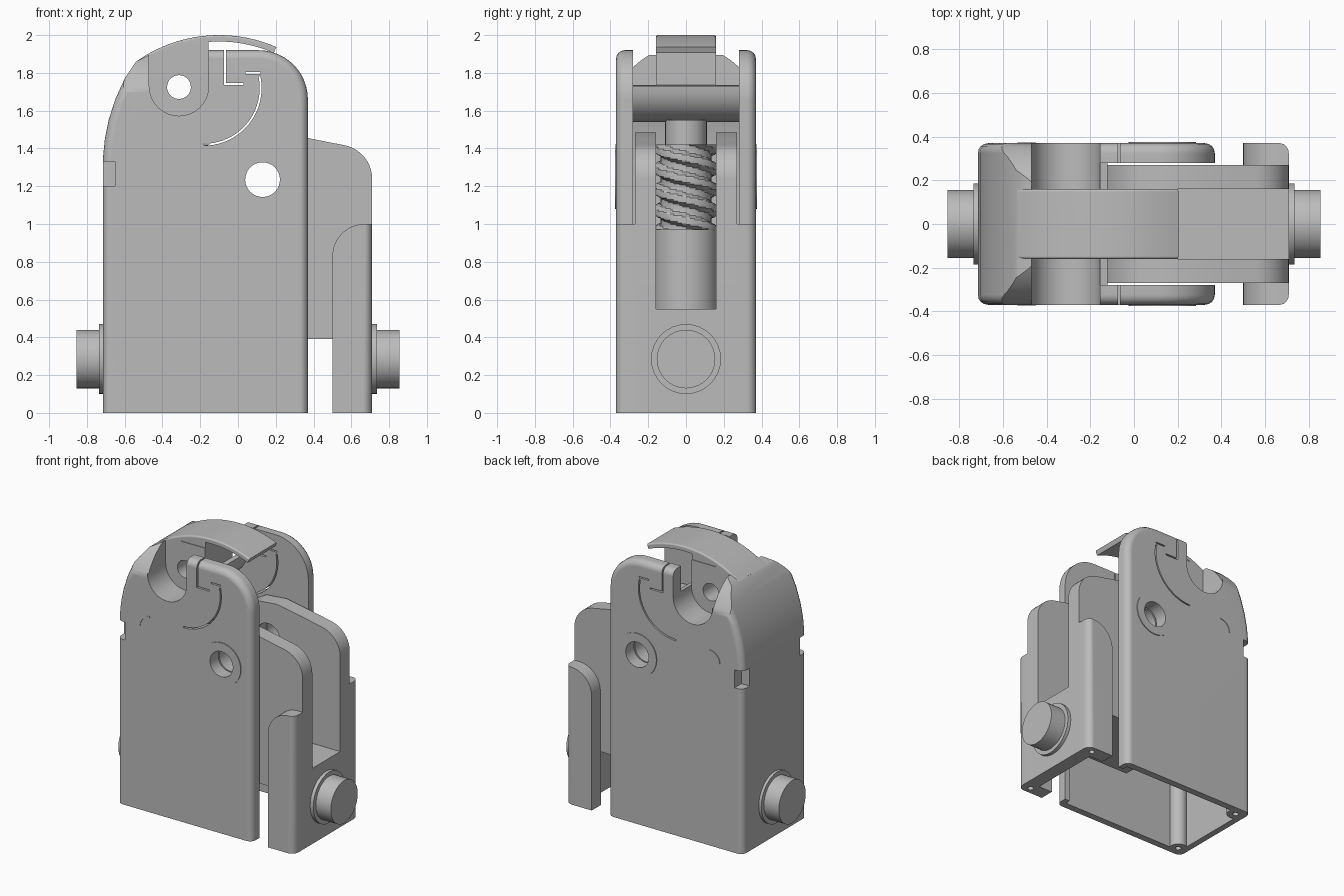
import bpy, bmesh, math
from mathutils import Vector

cube = bpy.data.objects.get("Cube")
if cube:
    bpy.data.objects.remove(cube, do_unlink=True)

grey = bpy.data.materials.new("plain_grey")
grey.use_nodes = True
GREY = (0.5, 0.5, 0.5, 1)
grey.diffuse_color = GREY
grey.node_tree.nodes["Principled BSDF"].inputs["Base Color"].default_value = GREY
parts = []


def finish(name, bm, keep=True):
    bmesh.ops.recalc_face_normals(bm, faces=bm.faces)
    mesh = bpy.data.meshes.new(name)
    bm.to_mesh(mesh)
    bm.free()
    mesh.materials.append(grey)
    ob = bpy.data.objects.new(name, mesh)
    bpy.context.collection.objects.link(ob)
    if keep:
        parts.append(ob)
    return ob


def prism(name, pts, a, b, axis="y", keep=True, bevel=0, rule=None):
    """Extrude a flat outline from a to b along an axis, rounding edges picked by a rule."""
    place = {"x": lambda p, t: (t, p[0], p[1]),
             "y": lambda p, t: (p[0], t, p[1]),
             "z": lambda p, t: (p[0], p[1], t)}[axis]
    bm = bmesh.new()
    lo = [bm.verts.new(place(p, a)) for p in pts]
    hi = [bm.verts.new(place(p, b)) for p in pts]
    bm.faces.new(lo)
    bm.faces.new(hi)
    for i in range(len(pts)):
        j = (i + 1) % len(pts)
        bm.faces.new((lo[i], lo[j], hi[j], hi[i]))
    bmesh.ops.recalc_face_normals(bm, faces=bm.faces)
    if bevel:
        edges = [e for e in bm.edges if rule(e.verts[0].co, e.verts[1].co)]
        bmesh.ops.bevel(bm, geom=edges, offset=bevel, segments=4, profile=0.5, affect="EDGES")
    return finish(name, bm, keep)


def arc(cx, cz, r, start, end, n=16):
    angles = [math.radians(start + (end - start) * i / n) for i in range(n + 1)]
    return [(cx + r * math.cos(t), cz + r * math.sin(t)) for t in angles]


def band(cx, cz, r, width, start, end, n=20):
    return arc(cx, cz, r + width / 2, start, end, n) + arc(cx, cz, r - width / 2, end, start, n)


def rect(x0, x1, z0, z1):
    return [(x0, z0), (x1, z0), (x1, z1), (x0, z1)]


def disc(name, cx, cz, r, a, b, axis="y", keep=True):
    return prism(name, arc(cx, cz, r, 0, 348.75, 31), a, b, axis, keep)


def cut(ob, *cutters):
    for c in cutters:
        mod = ob.modifiers.new("cut", "BOOLEAN")
        mod.operation, mod.solver, mod.object = "DIFFERENCE", "EXACT", c
        deps = bpy.context.evaluated_depsgraph_get()
        mesh = bpy.data.meshes.new_from_object(ob.evaluated_get(deps))
        ob.modifiers.clear()
        ob.data = mesh
        bpy.data.objects.remove(c, do_unlink=True)


def tool(pts, a, b, axis="y"):
    return prism("cutter", pts, a, b, axis, False)


def hole(cx, cz, r, a=-0.6, b=0.6, axis="y"):
    return disc("cutter", cx, cz, r, a, b, axis, False)


# Main housing with softened rim
outline = [(-0.715, 0), (-0.715, 1.35), (-0.705, 1.45), (-0.685, 1.55), (-0.65, 1.66),
           (-0.6, 1.77), (-0.54, 1.86), (-0.47, 1.895), (-0.38, 1.92)]
outline += arc(0.11, 1.66, 0.26, 90, 0, 12) + [(0.37, 0)]
housing = prism("housing", outline, -0.37, 0.37, bevel=0.045,
                rule=lambda p, q: abs(p.y - q.y) < 0.01 and max(p.z, q.z) > 0.1)

# Crowned shoulder, inner cavity with saddle, and lower recess
crown = arc(0, 1.545, 0.4, 165, 15, 24)
cut(housing, tool(crown + [(0.6, 1.66), (0.6, 2.3), (-0.6, 2.3), (-0.6, 1.66)], -1, -0.47, "x"))
cavity = [(-0.64, -0.1), (-0.64, 1.35), (-0.57, 1.64), (-0.51, 1.75), (-0.5, 1.66)]
cavity += arc(-0.3125, 1.73, 0.19, 215, 360, 12)
cavity += [(-0.155, 1.735), (-0.155, 2.3), (0.6, 2.3), (0.6, -0.1)]
cut(housing, tool(cavity, -0.28, 0.28), tool(rect(-0.67, 0.33, -0.1, 0.9), -0.32, 0.32))

# Side notches, leaving a central tongue
notch = [(-0.47, 2.3)] + arc(-0.3125, 1.73, 0.1575, 180, 360) + [(-0.155, 2.3)]
for s in (-1, 1):
    cut(housing, tool(notch, min(s * 0.16, s * 0.6), max(s * 0.16, s * 0.6)))
    cut(housing, tool(rect(-0.8, -0.65, 1.2, 1.33), min(s * 0.29, s * 0.5), max(s * 0.29, s * 0.5)))
cut(housing, hole(-0.3125, 1.725, 0.063), hole(0.13, 1.235, 0.092))

# Snap-tab slits through both cheeks
cut(housing, tool([(-0.074, 2), (-0.074, 1.736), (0.03, 1.736), (0.03, 1.746), (-0.064, 1.746), (-0.064, 2)], -0.6, 0.6))
cut(housing, tool(band(-0.18, 1.72, 0.3, 0.01, -90, 12), -0.6, 0.6))
cut(housing, tool(rect(0.04, 0.118, 1.795, 1.804), -0.6, 0.6))

# Curved strip over the tongue
prism("top_strip", band(-0.1, 1.24, 0.743, 0.034, 125, 66.5), -0.16, 0.16, bevel=0.012,
      rule=lambda p, q: abs(p.y - q.y) < 0.01 and min((p.xz - Vector((-0.1, 1.24))).length,
                                                    (q.xz - Vector((-0.1, 1.24))).length) > 0.75)
prism("tongue_cap", [(-0.47, 1.84), (-0.155, 1.84), (-0.155, 1.975), (-0.3, 1.95), (-0.47, 1.875)], -0.155, 0.155)

for s, side in ((-1, "right"), (1, "left")):
    def span(a, b):
        return sorted((s * a, s * b))

    # Raised ring and small raised mark on each cheek
    ring = disc(side + "_raised_ring", 0.13, 1.235, 0.155, *span(0.365, 0.376))
    cut(ring, hole(0.13, 1.235, 0.092))
    prism(side + "_raised_mark", band(-0.45, 1.34, 0.08, 0.008, 90, 180, 8), *span(0.365, 0.374))

    # Screw posts at the closed bottom corners
    post = disc(side + "_screw_post", -0.64, s * 0.3, 0.06, 0, 0.9, "z")
    cut(post, hole(-0.64, s * 0.3, 0.02, -0.1, 0.1, "z"))
    cut(housing, hole(-0.64, s * 0.3, 0.02, -0.1, 0.1, "z"))

    # Inner sliding plate
    plate = [(-0.16, 0.39), (-0.16, 1.2), (-0.12, 1.34), (-0.05, 1.42), (0.04, 1.47), (0.2, 1.485), (0.37, 1.455)]
    plate += arc(0.53, 1.24, 0.18, 80, 0, 10) + [(0.71, 0.39)]
    slider = prism(side + "_inner_plate", plate, *span(0.16, 0.27))
    cut(slider, hole(0.13, 1.235, 0.092))

    # Outer wing of the slider
    wing_pts = [(0.5, 0)] + arc(0.67, 0.83, 0.17, 180, 90, 12) + [(0.71, 1.0), (0.71, 0)]
    wing = prism(side + "_wing", wing_pts, *span(0.265, 0.37), bevel=0.05,
                 rule=lambda p, q: min(p.x, q.x) > 0.7 and min(abs(p.y), abs(q.y)) > 0.36)
    cut(wing, hole(0.64, s * 0.32, 0.02, -0.1, 0.1, "z"))

# Slider floor and end wall
prism("slider_floor", rect(-0.16, 0.71, 0.39, 0.55), -0.165, 0.165)
prism("slider_end_wall", rect(0.61, 0.71, 0, 0.55), -0.27, 0.27)

# Round pins with flanges at both ends
for s, side in ((-1, "closed_end"), (1, "slider_end")):
    disc(side + "_flange", 0, 0.285, 0.185, *sorted((s * 0.7, s * 0.735)), axis="x")
    disc(side + "_pin", 0, 0.285, 0.155, *sorted((s * 0.7, s * 0.855)), axis="x")

# Worm: plain drum, threaded section, short neck
disc("worm_drum", -0.3, 0, 0.17, 0.55, 0.97, "z")
disc("worm_neck", -0.3, 0, 0.11, 1.4, 1.55, "z")
bm = bmesh.new()
around, rows, bottom, top = 48, 60, 0.96, 1.42
rings = []
for k in range(rows + 1):
    z = bottom + (top - bottom) * k / rows
    ring = []
    for i in range(around):
        t = math.tau * i / around
        wave = math.sin(2 * t + math.tau * z / 0.11)
        r = 0.152 + 0.018 * max(-1, min(1, 2.5 * wave))
        ring.append(bm.verts.new((-0.3 + r * math.cos(t), r * math.sin(t), z)))
    rings.append(ring)
for lo, hi in zip(rings, rings[1:]):
    for i in range(around):
        j = (i + 1) % around
        bm.faces.new((lo[i], lo[j], hi[j], hi[i]))
bm.faces.new(rings[0])
bm.faces.new(rings[-1])
finish("worm_thread", bm)

# Smooth curved faces and keep flat faces flat
bpy.ops.object.select_all(action="DESELECT")
for ob in parts:
    ob.select_set(True)
bpy.context.view_layer.objects.active = housing
bpy.ops.object.shade_smooth_by_angle(angle=math.radians(30))
for ob in parts:
    mod = ob.modifiers.new("clean_normals", "WEIGHTED_NORMAL")
    mod.keep_sharp = True
